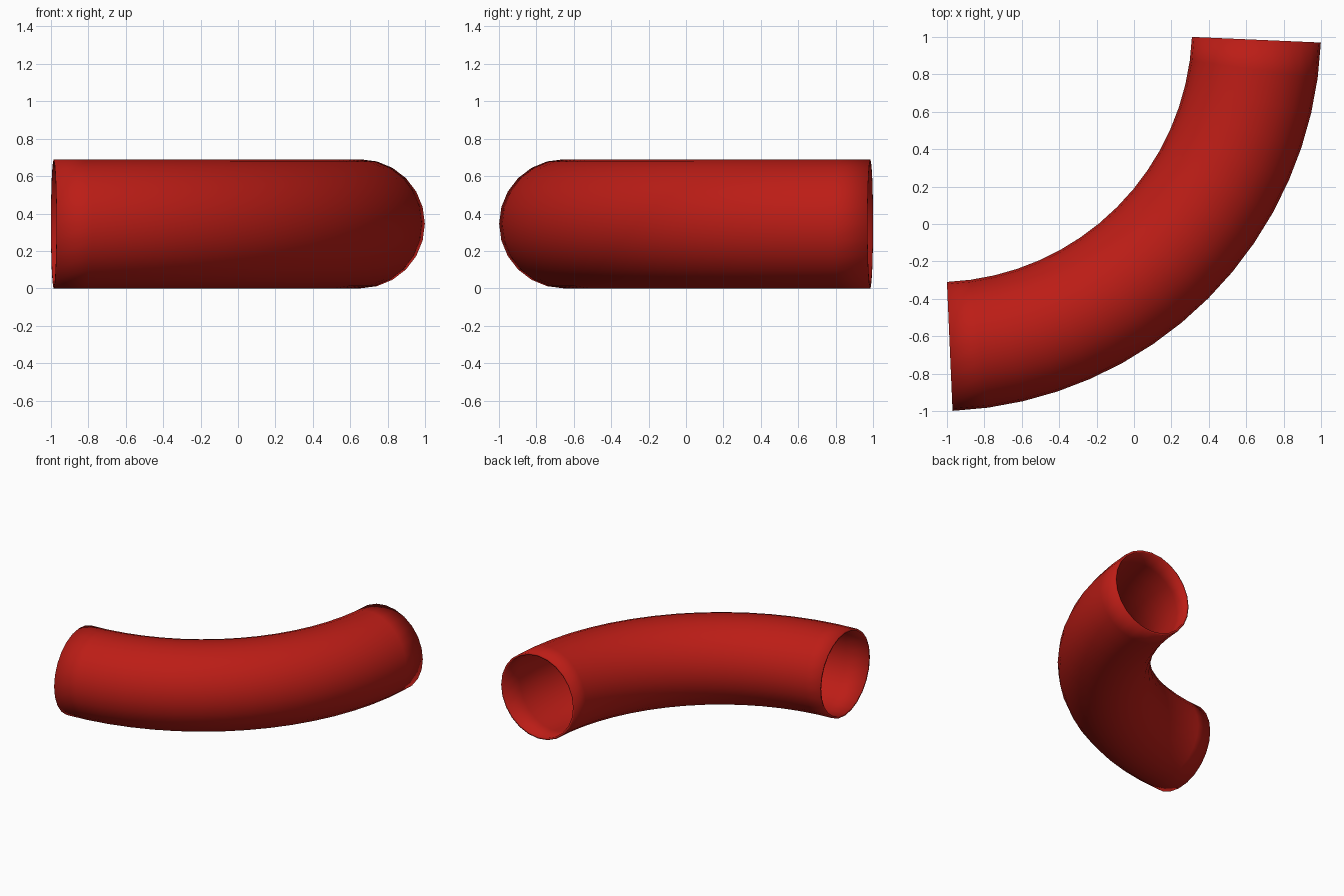
import bpy, bmesh
from math import sin, cos, radians, pi

if "Cube" in bpy.data.objects:
    bpy.data.objects.remove(bpy.data.objects["Cube"])

BEND_R, TUBE_R, WALL, SIDES, SEGMENTS = 1.716, 0.345, 0.016, 24, 16
CX, CY = -1.06, 1.06

# Bend stations in degrees
angles = [-87.5 + 85 * i / SEGMENTS for i in range(SEGMENTS + 1)]


def ring(bm, angle, radius):
    a = radians(angle)
    verts = []
    for i in range(SIDES):
        t = 2 * pi * i / SIDES
        r = BEND_R + radius * cos(t)
        verts.append(bm.verts.new((CX + r * cos(a), CY + r * sin(a),
                                   TUBE_R + radius * sin(t))))
    return verts


# Thin-walled bent pipe: out along the outer skin, back along the inner skin
bm = bmesh.new()
rings = [ring(bm, a, TUBE_R) for a in angles]
rings += [ring(bm, a, TUBE_R - WALL) for a in reversed(angles)]
for k, lower in enumerate(rings):
    upper = rings[(k + 1) % len(rings)]
    for i in range(SIDES):
        j = (i + 1) % SIDES
        bm.faces.new((lower[i], lower[j], upper[j], upper[i]))
bmesh.ops.recalc_face_normals(bm, faces=bm.faces)
for f in bm.faces:
    f.smooth = True

mesh = bpy.data.meshes.new("bent_pipe")
bm.to_mesh(mesh)
bm.free()
pipe = bpy.data.objects.new("bent_pipe", mesh)
bpy.context.collection.objects.link(pipe)

# Red finish
red = bpy.data.materials.new("red")
red.diffuse_color = (0.5, 0.012, 0.008, 1)
red.use_nodes = True
red.node_tree.nodes["Principled BSDF"].inputs["Base Color"].default_value = red.diffuse_color
mesh.materials.append(red)
